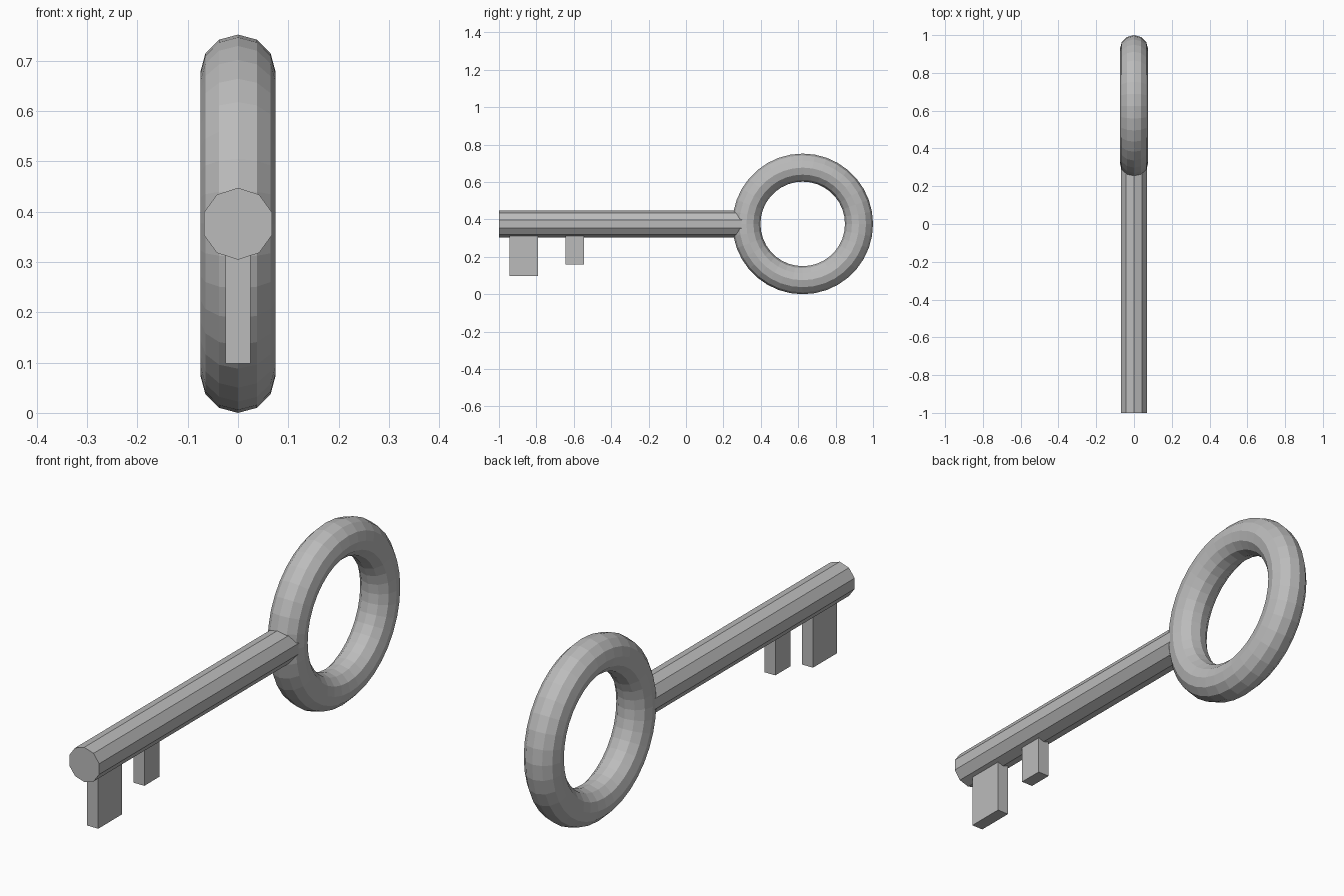
import bpy
import math

if "Cube" in bpy.data.objects:
    bpy.data.objects.remove(bpy.data.objects["Cube"])

metal = bpy.data.materials.new("grey metal")
metal.diffuse_color = (0.5, 0.5, 0.5, 1)
metal.use_nodes = True
metal.node_tree.nodes["Principled BSDF"].inputs["Base Color"].default_value = metal.diffuse_color
ZC = 0.376  # height of the key's axis


def finish(name):
    ob = bpy.context.object
    ob.name = name
    ob.data.materials.append(metal)
    return ob


def bit(name, y0, y1, z0):
    z1 = ZC - 0.04  # top is buried in the shaft
    bpy.ops.mesh.primitive_cube_add(size=1, location=(0, (y0 + y1) / 2, (z0 + z1) / 2))
    ob = finish(name)
    ob.scale = (0.05, y1 - y0, z1 - z0)


# Ring handle
bpy.ops.mesh.primitive_torus_add(major_radius=0.301, minor_radius=0.075,
                                 major_segments=36, minor_segments=12,
                                 location=(0, 0.624, ZC), rotation=(0, math.pi / 2, 0))
finish("ring_handle")

# Ten-sided shaft, one corner pointing up
bpy.ops.mesh.primitive_cylinder_add(vertices=10, radius=0.0715, depth=1.32,
                                    location=(0, -0.34, ZC), rotation=(math.pi / 2, 0, 0))
finish("shaft")

# Key teeth
bit("front_tooth", -0.945, -0.79, 0.098)
bit("rear_tooth", -0.645, -0.545, 0.16)
